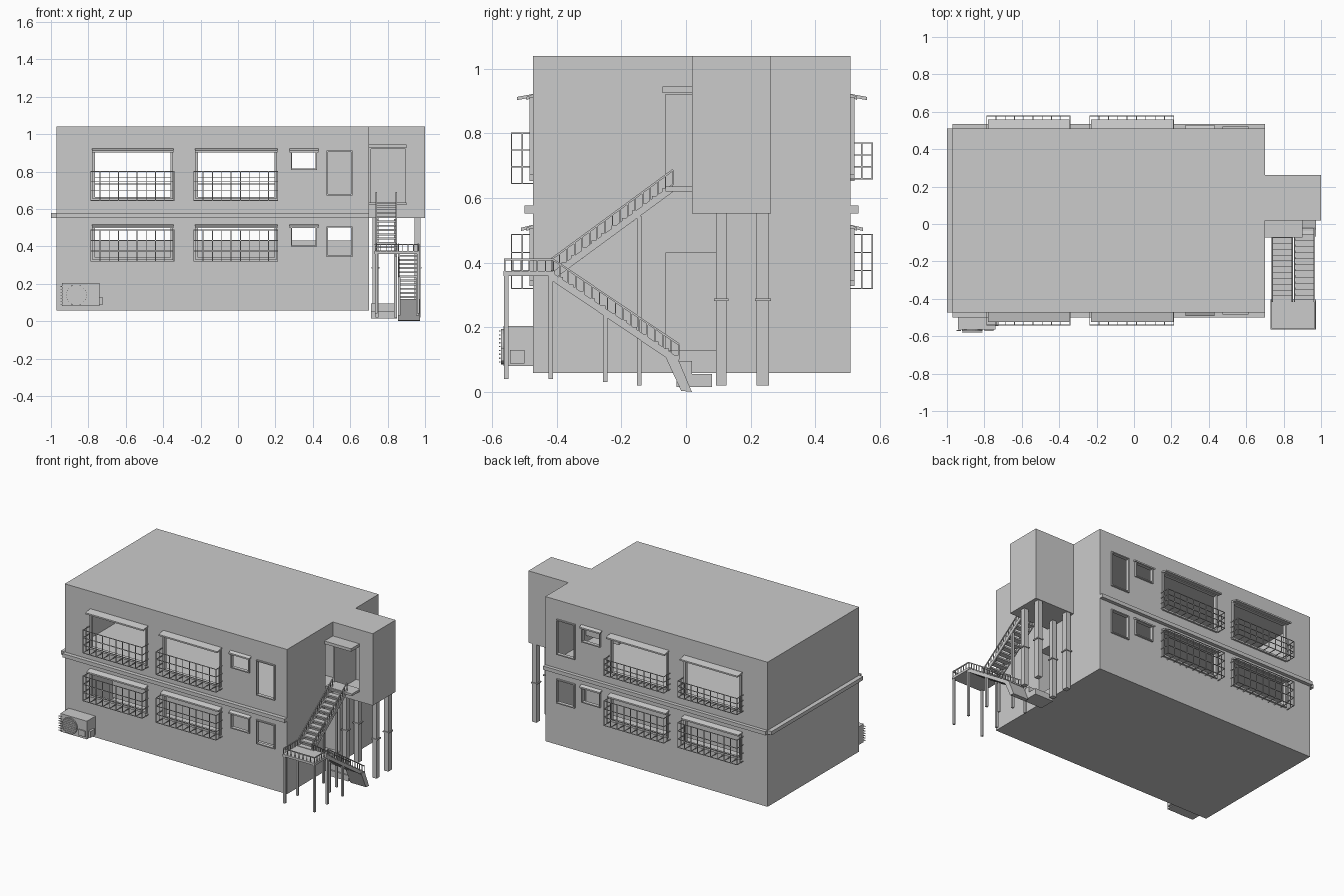
import bpy, bmesh, math
from mathutils import Vector, Matrix

if "Cube" in bpy.data.objects:
    bpy.data.objects.remove(bpy.data.objects["Cube"])

YF, YB, XL, XR = -0.473, 0.51, -0.97, 0.70   # main wall planes
T = 0.012                                     # wall thickness


def finish(name, bm):
    bmesh.ops.recalc_face_normals(bm, faces=bm.faces[:])
    me = bpy.data.meshes.new(name)
    bm.to_mesh(me)
    bm.free()
    ob = bpy.data.objects.new(name, me)
    bpy.context.collection.objects.link(ob)
    return ob


def add_box(bm, x0, x1, y0, y1, z0, z1):
    m = Matrix.Translation(((x0 + x1) / 2, (y0 + y1) / 2, (z0 + z1) / 2)) @ \
        Matrix.Diagonal((abs(x1 - x0), abs(y1 - y0), abs(z1 - z0), 1))
    return bmesh.ops.create_cube(bm, size=1, matrix=m)["verts"]


def add_beam(bm, a, b, w):
    a, b = Vector(a), Vector(b)
    d = b - a
    m = Matrix.Translation((a + b) / 2) @ d.to_track_quat('Z', 'Y').to_matrix().to_4x4() @ \
        Matrix.Diagonal((w, w, d.length, 1))
    bmesh.ops.create_cube(bm, size=1, matrix=m)


def add_prism(bm, x0, x1, yz):
    l = [bm.verts.new((x0, y, z)) for y, z in yz]
    r = [bm.verts.new((x1, y, z)) for y, z in yz]
    bm.faces.new(l)
    bm.faces.new(r[::-1])
    n = len(yz)
    for i in range(n):
        bm.faces.new((l[i], l[(i + 1) % n], r[(i + 1) % n], r[i]))


def boxes(name, items):
    bm = bmesh.new()
    for it in items:
        add_box(bm, *it)
    return finish(name, bm)


def cut(ob, name, items):
    c = boxes(name, items)
    c.hide_render = True
    m = ob.modifiers.new(name, 'BOOLEAN')
    m.operation, m.solver, m.object = 'DIFFERENCE', 'EXACT', c
    bpy.context.view_layer.objects.active = ob
    bpy.ops.object.modifier_apply(modifier=name)
    bpy.data.objects.remove(c)


# Window openings: x0, x1, z0, z1, is_large
windows = [(-0.765, -0.36, 0.665, 0.905, 1), (-0.215, 0.195, 0.665, 0.905, 1),
           (0.29, 0.415, 0.815, 0.905, 0), (0.48, 0.605, 0.68, 0.905, 0),
           (-0.765, -0.36, 0.34, 0.5, 1), (-0.215, 0.195, 0.34, 0.5, 1),
           (0.29, 0.415, 0.405, 0.5, 0), (0.48, 0.605, 0.35, 0.5, 0)]

# Main building: hollow with two storeys
body = boxes("main_building", [(XL, XR, YF, YB, 0.058, 1.04)])
cut(body, "room_cutter", [(XL + T, XR - T, YF + T, YB - T, z0, z1)
                          for z0, z1 in ((0.07, 0.555), (0.575, 1.028))])
holes = [(x0, x1, y - 0.03, y + 0.03, z0, z1) for x0, x1, z0, z1, _ in windows for y in (YF, YB)]
holes += [(XR - 0.03, XR + 0.03, -0.063, 0.093, z, z + 0.3) for z in (0.13, 0.62)]
cut(body, "opening_cutter", holes)

# Corridors behind the side doors, open at the door
for name, x0, z in (("lower_corridor", -0.9, 0.13), ("upper_corridor", 0.44, 0.62)):
    bm = bmesh.new()
    add_box(bm, x0, XR - 0.002, -0.063, 0.093, z, z + 0.3)
    bm.normal_update()
    bmesh.ops.delete(bm, geom=[f for f in bm.faces if f.normal.x > 0.9], context='FACES')
    finish(name, bm)

# Side tower with front doorway and canopy
tower = boxes("tower", [(XR, 1.0, 0.018, 0.263, 0.552, 1.04)])
cut(tower, "tower_room_cutter", [(XR + T, 1 - T, 0.018 + T, 0.263 - T, 0.564, 1.028)])
cut(tower, "tower_door_cutter", [(XR + T, 0.895, -0.02, 0.05, 0.635, 0.92)])
boxes("door_canopy", [(XR, 0.9, -0.072, 0.018, 0.925, 0.945)])

# Ledge between the storeys
boxes("ledge", [(XL, XR, YF - 0.027, YF, 0.552, 0.577), (XL, XR, YB, YB + 0.024, 0.552, 0.577),
                (-1.0, XL, YF, YB, 0.552, 0.577)])

# Window frames, awnings and railings on both long sides
for side, s, yw in (("front", -1, YF), ("back", 1, YB)):
    fr, aw, ra = bmesh.new(), bmesh.new(), bmesh.new()
    for x0, x1, z0, z1, large in windows:
        w = 0.012 if large else 0.007
        ya, yb = yw - s * T, yw + s * 0.012
        add_box(fr, x0 - w, x0, ya, yb, z0 - w, z1 + w)
        add_box(fr, x1, x1 + w, ya, yb, z0 - w, z1 + w)
        add_box(fr, x0, x1, ya, yb, z0 - w, z0)
        add_box(fr, x0, x1, ya, yb, z1, z1 + w)
        d = (0.05 if z0 > 0.6 else 0.038) if large else 0.02
        if large or z1 - z0 < 0.12:
            add_prism(aw, x0 - 0.015, x1 + 0.015,
                      [(yw, z1 + 0.017), (yw + s * d, z1 + 0.008),
                       (yw + s * d, z1 - 0.002), (yw, z1 + 0.007)])
        if not large:
            continue
        # Cage railing
        if z0 > 0.6:
            zb, zt = (0.645, 0.80) if s < 0 else (0.66, 0.77)
        else:
            zb, zt = 0.32, 0.487
        xa, xb, yo = x0 - 0.022, x1 + 0.018, yw + s * 0.067
        n = 3
        for i in range(n + 1):
            z = zb + (zt - zb) * i / n
            add_beam(ra, (xa, yo, z), (xb, yo, z), 0.004)
            for x in (xa, xb):
                add_beam(ra, (x, yw, z), (x, yo, z), 0.004)
        for i in range(10):
            x = xa + (xb - xa) * i / 9
            add_beam(ra, (x, yo, zb), (x, yo, zt), 0.004)
            add_beam(ra, (x, yw, zb), (x, yo, zb), 0.004)
        for x in (xa, xb):
            add_beam(ra, (x, yw + s * 0.034, zb), (x, yw + s * 0.034, zt), 0.004)
    finish(side + "_window_frames", fr)
    finish(side + "_awnings", aw)
    finish(side + "_railings", ra)

# Air conditioner: case, side box, fan grille
boxes("air_conditioner_case", [(-0.94, -0.74, -0.565, YF, 0.08, 0.203),
                               (-0.74, -0.725, -0.545, -0.50, 0.087, 0.13),
                               (-0.798, -0.75, -0.572, -0.565, 0.095, 0.135)])
bm = bmesh.new()
rot = Matrix.Translation((-0.865, -0.568, 0.14)) @ Matrix.Rotation(math.pi / 2, 4, 'X')
bmesh.ops.create_cone(bm, cap_ends=True, segments=24, radius1=0.055, radius2=0.055, depth=0.01, matrix=rot)
for i in range(-4, 5):
    h = math.sqrt(0.055 ** 2 - (i * 0.012) ** 2)
    add_beam(bm, (-0.865 - h, -0.577, 0.14 + i * 0.012), (-0.865 + h, -0.577, 0.14 + i * 0.012), 0.004)
for i in range(7):
    add_beam(bm, (-0.95, -0.57, 0.09 + i * 0.016), (-0.925, -0.57, 0.09 + i * 0.016), 0.004)
finish("air_conditioner_grille", bm)


# Stair flights: treads, stringers, handrails with pickets
def flight(name, x0, x1, ya, za, yb, zb, n):
    bm = bmesh.new()
    for x in (x0, x1 - 0.008):
        add_prism(bm, x, x + 0.008, [(ya, za), (yb, zb), (yb, zb - 0.026), (ya, za - 0.026)])
        xc = x + 0.004
        add_beam(bm, (xc, ya, za + 0.042), (xc, yb, zb + 0.042), 0.006)
        for i in range(17):
            y, z = ya + (yb - ya) * i / 16, za + (zb - za) * i / 16
            add_beam(bm, (xc, y, z - 0.005), (xc, y, z + 0.042), 0.004)
    for i in range(n):
        t = (i + 0.5) / n
        y, z = ya + (yb - ya) * t, za + (zb - za) * t
        add_box(bm, x0, x1, y - 0.018, y + 0.018, z - 0.014, z - 0.004)
    finish(name, bm)


flight("upper_flight", 0.735, 0.85, -0.415, 0.37, -0.04, 0.645, 12)
flight("lower_flight", 0.855, 0.968, -0.415, 0.37, -0.022, 0.105, 12)

# Landings and ground steps
boxes("landings", [(0.73, 0.972, -0.565, -0.405, 0.358, 0.374),
                   (XR, 0.9, -0.063, 0.018, 0.62, 0.635)])
bm = bmesh.new()
add_prism(bm, 0.855, 0.972, [(-0.068, 0.118), (-0.028, 0.11), (0.018, 0.0), (-0.015, 0.003)])
finish("stair_foot", bm)
boxes("ground_step", [(0.71, 0.85, -0.03, 0.08, 0.015, 0.055), (0.71, 0.85, -0.02, 0.018, 0.055, 0.095)])

# Landing railing on three sides
bm = bmesh.new()
path = [(0.734, -0.41), (0.734, -0.561), (0.968, -0.561), (0.968, -0.41)]
for (xa, ya), (xb, yb), n in zip(path, path[1:], (6, 8, 6)):
    add_beam(bm, (xa, ya, 0.41), (xb, yb, 0.41), 0.006)
    for i in range(n + 1):
        x, y = xa + (xb - xa) * i / n, ya + (yb - ya) * i / n
        add_beam(bm, (x, y, 0.37), (x, y, 0.41), 0.004)
finish("landing_railing", bm)

# Stair posts
posts = [(x, y, 0.04, 0.36) for x in (0.74, 0.963) for y in (-0.556, -0.418)]
posts += [(x, -0.25, 0.03, 0.245) for x in (0.863, 0.96)]
posts += [(x, -0.145, 0.02, 0.545) for x in (0.743, 0.842)]
boxes("stair_posts", [(x - 0.007, x + 0.007, y - 0.007, y + 0.007, a, b) for x, y, a, b in posts])

# Tower columns with collars
cols = []
for x in (0.735, 0.96):
    for y, h in ((0.109, 0.016), (0.238, 0.019)):
        cols.append((x - 0.016, x + 0.016, y - h, y + h, 0.02, 0.555))
        cols.append((x - 0.022, x + 0.022, y - h - 0.006, y + h + 0.006, 0.281, 0.289))
boxes("tower_columns", cols)
